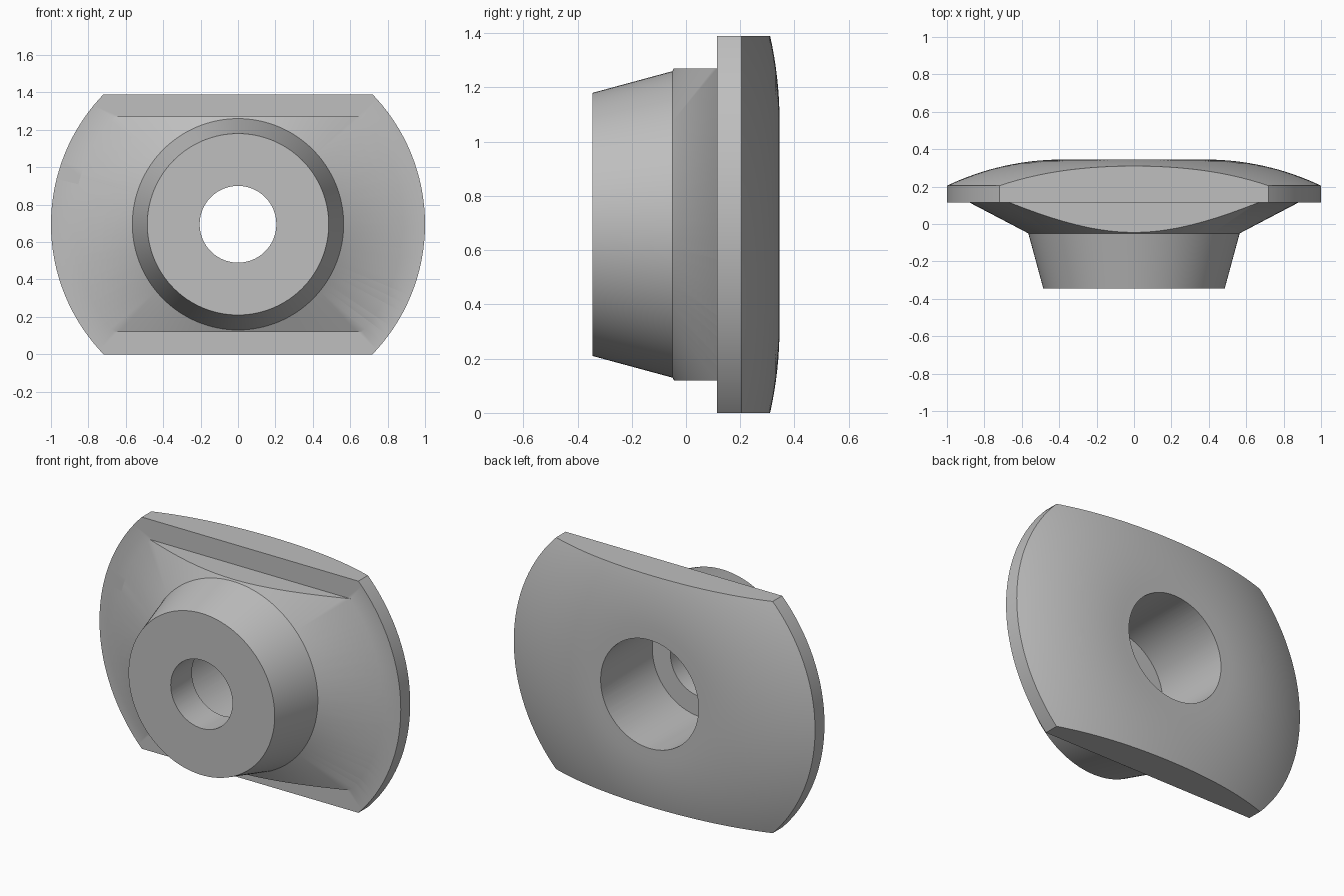
import bpy
import bmesh
import math
from mathutils import Vector

SEGMENTS = 128
HALF_HEIGHT = 0.695   # flange flats
HALF_SHOULDER = 0.575  # shoulder flats
FRONT, BACK, LIP = -0.345, 0.345, 0.115

cube = bpy.data.objects.get("Cube")
if cube:
    bpy.data.objects.remove(cube, do_unlink=True)

grey = bpy.data.materials.new("plain grey")
grey.use_nodes = True
grey.diffuse_color = (0.52, 0.52, 0.52, 1)
bsdf = next(n for n in grey.node_tree.nodes if n.type == 'BSDF_PRINCIPLED')
bsdf.inputs["Base Color"].default_value = grey.diffuse_color


def turned(name, profile, flat=None, splits=()):
    """Solid turned about the y axis from (radius, y) points, with optional flats."""
    bm = bmesh.new()
    verts = [bm.verts.new((r, y, 0)) for r, y in profile]
    edges = [bm.edges.new(pair) for pair in zip(verts, verts[1:])]
    bmesh.ops.spin(bm, geom=verts + edges, cent=(0, 0, 0), axis=(0, 1, 0),
                   angle=math.tau, steps=SEGMENTS)
    bmesh.ops.remove_doubles(bm, verts=bm.verts[:], dist=0.0001)
    if flat:
        for side in (1, -1):
            cut = bmesh.ops.bisect_plane(
                bm, geom=bm.verts[:] + bm.edges[:] + bm.faces[:],
                plane_co=(0, 0, side * flat), plane_no=(0, 0, side), clear_outer=True)
            rim = [e for e in cut["geom_cut"] if isinstance(e, bmesh.types.BMEdge)]
            bmesh.ops.edgeloop_fill(bm, edges=rim)
    for x in splits:
        bmesh.ops.bisect_plane(bm, geom=bm.verts[:] + bm.edges[:] + bm.faces[:],
                               plane_co=(x, 0, 0), plane_no=(1, 0, 0))
    bmesh.ops.recalc_face_normals(bm, faces=bm.faces[:])
    bmesh.ops.translate(bm, verts=bm.verts[:], vec=Vector((0, 0, HALF_HEIGHT)))
    mesh = bpy.data.meshes.new(name)
    bm.to_mesh(mesh)
    bm.free()
    mesh.materials.append(grey)
    obj = bpy.data.objects.new(name, mesh)
    bpy.context.collection.objects.link(obj)
    return obj


def combine(target, other, operation):
    """Apply a boolean and remove the helper."""
    other.hide_render = True
    mod = target.modifiers.new(operation.title(), 'BOOLEAN')
    mod.operation, mod.object, mod.solver = operation, other, 'EXACT'
    bpy.context.view_layer.objects.active = target
    bpy.ops.object.modifier_apply(modifier=mod.name)
    bpy.data.objects.remove(other, do_unlink=True)


# Flange: straight rim, back rounded by an arc tangent to a flat centre
ARC, FLAT_R = 1.44, 0.38
sweep = math.asin((1 - FLAT_R) / ARC)
dome = [(FLAT_R + ARC * math.sin(a), BACK - ARC * (1 - math.cos(a)))
        for a in (sweep * (1 - i / 16) for i in range(17))]
flange = turned("flange_with_boss", [(0, LIP), (1, LIP)] + dome + [(0, BACK)],
                HALF_HEIGHT, (-0.64, 0.64))

# Tapered boss and flared shoulder, sunk slightly into the flange
boss = turned("boss", [(0, FRONT), (0.485, FRONT), (0.565, -0.05), (0.88, LIP),
                       (0.88, 0.15), (0, 0.15)], HALF_SHOULDER)
combine(flange, boss, 'UNION')

# Through hole with a wide counterbore from the back
bore = turned("bore_cutter", [(0, -0.5), (0.205, -0.5), (0.205, -0.145),
                              (0.325, -0.145), (0.325, 0.5), (0, 0.5)])
combine(flange, bore, 'DIFFERENCE')

# Smooth turned surfaces, crisp edges
bpy.ops.object.select_all(action='DESELECT')
flange.select_set(True)
bpy.context.view_layer.objects.active = flange
bpy.ops.object.shade_smooth_by_angle(angle=math.radians(30))
